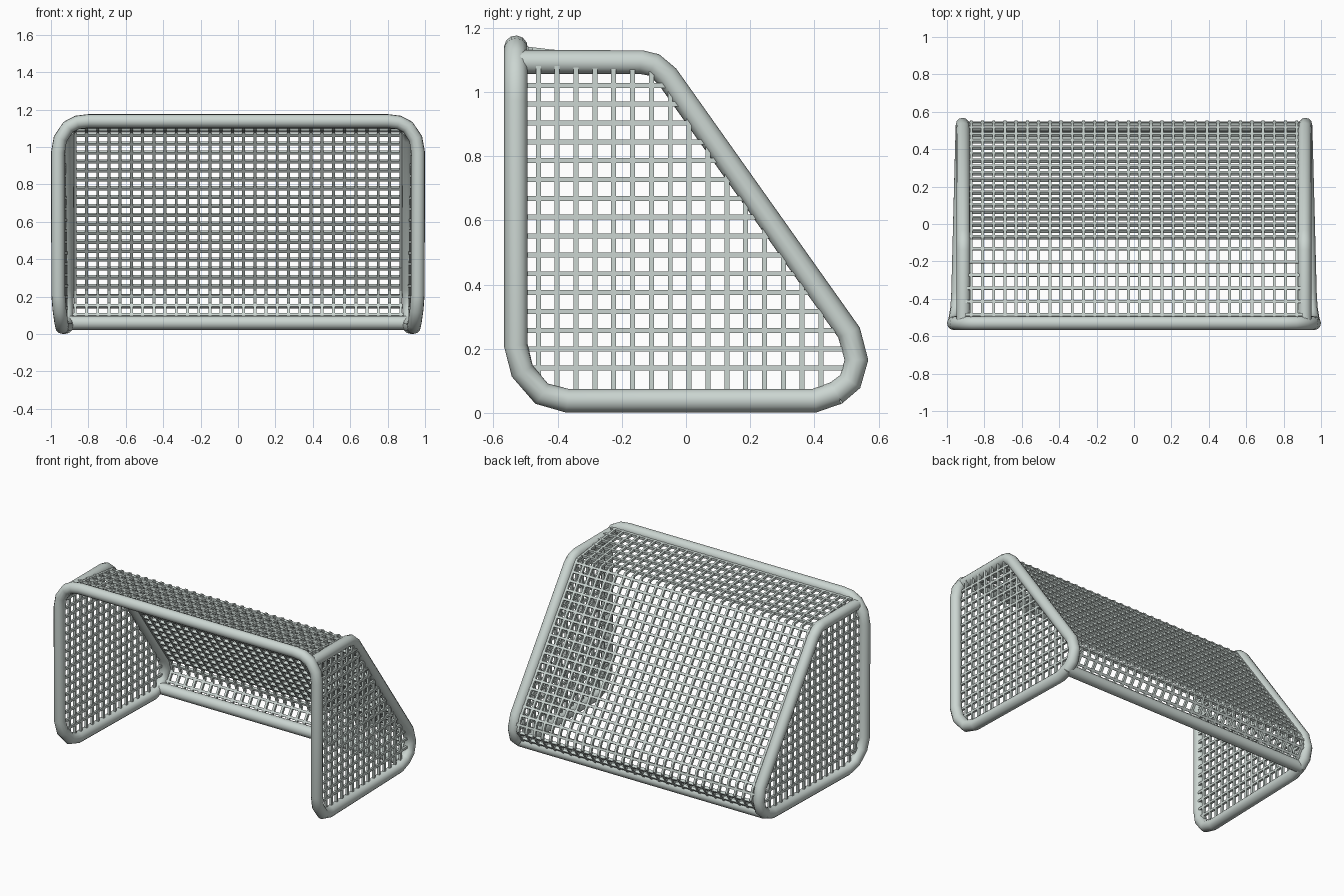
import bpy
import bmesh
import math
from mathutils import Vector

if "Cube" in bpy.data.objects:
    bpy.data.objects.remove(bpy.data.objects["Cube"])

def material(name, rgb):
    m = bpy.data.materials.new(name)
    m.diffuse_color = (*rgb, 1)
    m.use_nodes = True
    m.node_tree.nodes["Principled BSDF"].inputs["Base Color"].default_value = m.diffuse_color
    return m

pale = material("pale grey green", (0.60, 0.67, 0.64))

def tube(name, pts, radius=0.037):
    """Sweep a round section along a path and keep the result as a mesh."""
    cu = bpy.data.curves.new(name + "_path", 'CURVE')
    cu.dimensions = '3D'
    cu.bevel_depth, cu.bevel_resolution = radius, 4
    cu.use_fill_caps = True
    s = cu.splines.new('POLY')
    s.points.add(len(pts) - 1)
    for p, co in zip(s.points, pts):
        p.co = (*co, 1)
    tmp = bpy.data.objects.new(name + "_tmp", cu)
    bpy.context.collection.objects.link(tmp)
    dg = bpy.context.evaluated_depsgraph_get()
    me = bpy.data.meshes.new_from_object(tmp.evaluated_get(dg))
    bpy.data.objects.remove(tmp)
    me.materials.clear()
    me.materials.append(pale)
    ob = bpy.data.objects.new(name, me)
    bpy.context.collection.objects.link(ob)
    bpy.context.view_layer.objects.active = ob
    ob.select_set(True)
    bpy.ops.object.shade_smooth_by_angle(angle=math.radians(50))
    ob.select_set(False)

def net(name, strings, depth):
    """Square-cut strings: each is (path, normal), flat side facing the normal."""
    bm = bmesh.new()
    for path, normal in strings:
        path = [Vector(p) for p in path]
        rings = []
        for i, p in enumerate(path):
            t = (path[min(i + 1, len(path) - 1)] - path[max(i - 1, 0)]).normalized()
            n = Vector(normal)
            n = (n - t * n.dot(t)).normalized()
            a, b = t.cross(n) * WIDTH / 2, n * depth / 2
            rings.append([bm.verts.new(p + q) for q in (a + b, b - a, -a - b, a - b)])
        for r, s in zip(rings, rings[1:]):
            for k in range(4):
                j = (k + 1) % 4
                bm.faces.new((r[k], r[j], s[j], s[k]))
        bm.faces.new(rings[0][::-1])
        bm.faces.new(rings[-1])
    bmesh.ops.recalc_face_normals(bm, faces=bm.faces)
    me = bpy.data.meshes.new(name)
    bm.to_mesh(me)
    bm.free()
    me.materials.append(pale)
    bpy.context.collection.objects.link(bpy.data.objects.new(name, me))

def flip(path):
    return [(-x, y, z) for x, y, z in path]

WIDTH = 0.0155  # string width
STEP = 0.0587   # string spacing

# front frame: ground rails, posts and crossbar in one bent tube
half = [(0.918, 0.47, 0.063), (0.92, 0.40, 0.038), (0.94, -0.37, 0.038),
        (0.945, -0.45, 0.06), (0.955, -0.51, 0.13), (0.961, -0.53, 0.21),
        (0.963, -0.53, 0.97), (0.95, -0.53, 1.045), (0.908, -0.53, 1.107),
        (0.86, -0.53, 1.132), (0.80, -0.53, 1.139)]
tube("front_frame", half + flip(half)[::-1])

# side arms: top rail, slope and rounded heel
arm = [(0.912, -0.515, 1.093), (0.912, -0.14, 1.093), (0.912, -0.10, 1.084),
       (0.912, -0.058, 1.048), (0.914, 0.508, 0.25), (0.916, 0.531, 0.165),
       (0.917, 0.512, 0.098), (0.918, 0.465, 0.06)]
tube("right_arm", arm)
tube("left_arm", flip(arm))

# rear ground bar
tube("rear_bar", [(-0.918, 0.467, 0.06), (0.918, 0.467, 0.06)])

# side nets, trimmed to the sloping arm
def net_x(y):
    return 0.929 - 0.024 * (y + 0.03)

side = []
for i in range(16):
    y = -0.46 + STEP * i
    top = min(1.08, 1.045 - (y + 0.06) * 0.8 / 0.565)
    side.append([(net_x(y), y, 0.05), (net_x(y), y, top)])
    z = 0.14 + STEP * i
    back = min(0.515, -0.06 + (1.045 - z) * 0.565 / 0.8)
    side.append([(net_x(-0.53), -0.53, z), (net_x(back), back, z)])
net("right_net", [(p, (1, 0, 0)) for p in side], WIDTH)
net("left_net", [(flip(p), (1, 0, 0)) for p in side], WIDTH)

# roof and back net: profile strings plus evenly spaced cross strings
profile = [(-0.52, 1.135), (-0.085, 1.085), (0.525, 0.235),
           (0.546, 0.165), (0.48, 0.065)]
rear = [([(-0.87 + 0.06 * i, y, z) for y, z in profile], (0, 0.77, 0.64))
        for i in range(30)]
dist = 0.035
for (y0, z0), (y1, z1) in zip(profile, profile[1:]):
    length = math.hypot(y1 - y0, z1 - z0)
    while dist < length:
        t = dist / length
        y, z = y0 + (y1 - y0) * t, z0 + (z1 - z0) * t
        rear.append(([(-0.90, y, z), (0.90, y, z)], (0, z0 - z1, y1 - y0)))
        dist += 0.071 if z > 1.085 else STEP
    dist -= length
net("roof_and_back_net", rear, 0.018)
